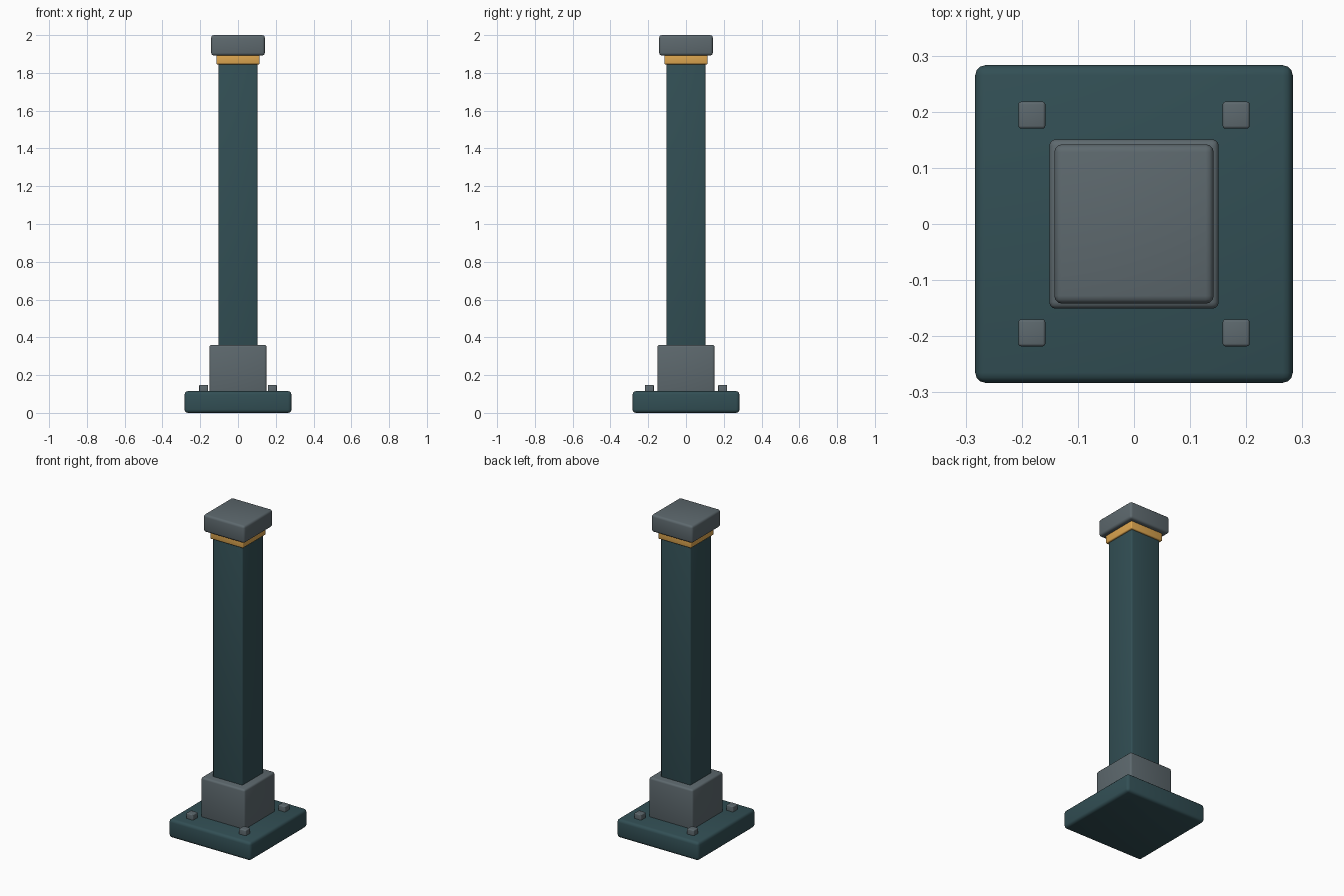
import bpy, math

if "Cube" in bpy.data.objects:
    bpy.data.objects.remove(bpy.data.objects["Cube"])


def material(name, rgb):
    m = bpy.data.materials.new(name)
    m.diffuse_color = (*rgb, 1)
    m.use_nodes = True
    m.node_tree.nodes["Principled BSDF"].inputs["Base Color"].default_value = m.diffuse_color
    return m


TEAL = material("dark_teal", (0.032, 0.078, 0.09))
STEEL = material("steel_grey", (0.11, 0.14, 0.155))
GOLD = material("amber", (0.72, 0.38, 0.08))


def block(name, half, z0, z1, mat, bevel, x=0, y=0):
    """Square block with rounded edges, spanning z0 to z1."""
    bpy.ops.mesh.primitive_cube_add(size=1, location=(x, y, (z0 + z1) / 2))
    ob = bpy.context.object
    ob.name = name
    ob.scale = (2 * half, 2 * half, z1 - z0)
    bpy.ops.object.transform_apply(location=False, rotation=False, scale=True)
    ob.data.materials.append(mat)
    mod = ob.modifiers.new("rounded_edges", 'BEVEL')
    mod.width = bevel
    mod.segments = 3
    bpy.ops.object.modifier_apply(modifier=mod.name)
    bpy.ops.object.shade_smooth_by_angle(angle=math.radians(35))
    return ob


# Foot plate, socket and post
block("base_plate", 0.283, 0, 0.115, TEAL, 0.018)
block("socket", 0.151, 0.10, 0.36, STEEL, 0.012)
block("post", 0.103, 0.30, 1.88, TEAL, 0.008)

# Coloured collar and cap
block("collar", 0.114, 1.845, 1.90, GOLD, 0.006)
block("cap", 0.142, 1.892, 2.0, STEEL, 0.014)

# Anchor bolts at the plate corners
for side, sx in (("left", -1), ("right", 1)):
    for end, sy in (("front", -1), ("back", 1)):
        block(f"bolt_{end}_{side}", 0.024, 0.10, 0.148, STEEL, 0.005,
              sx * 0.182, sy * 0.194)
